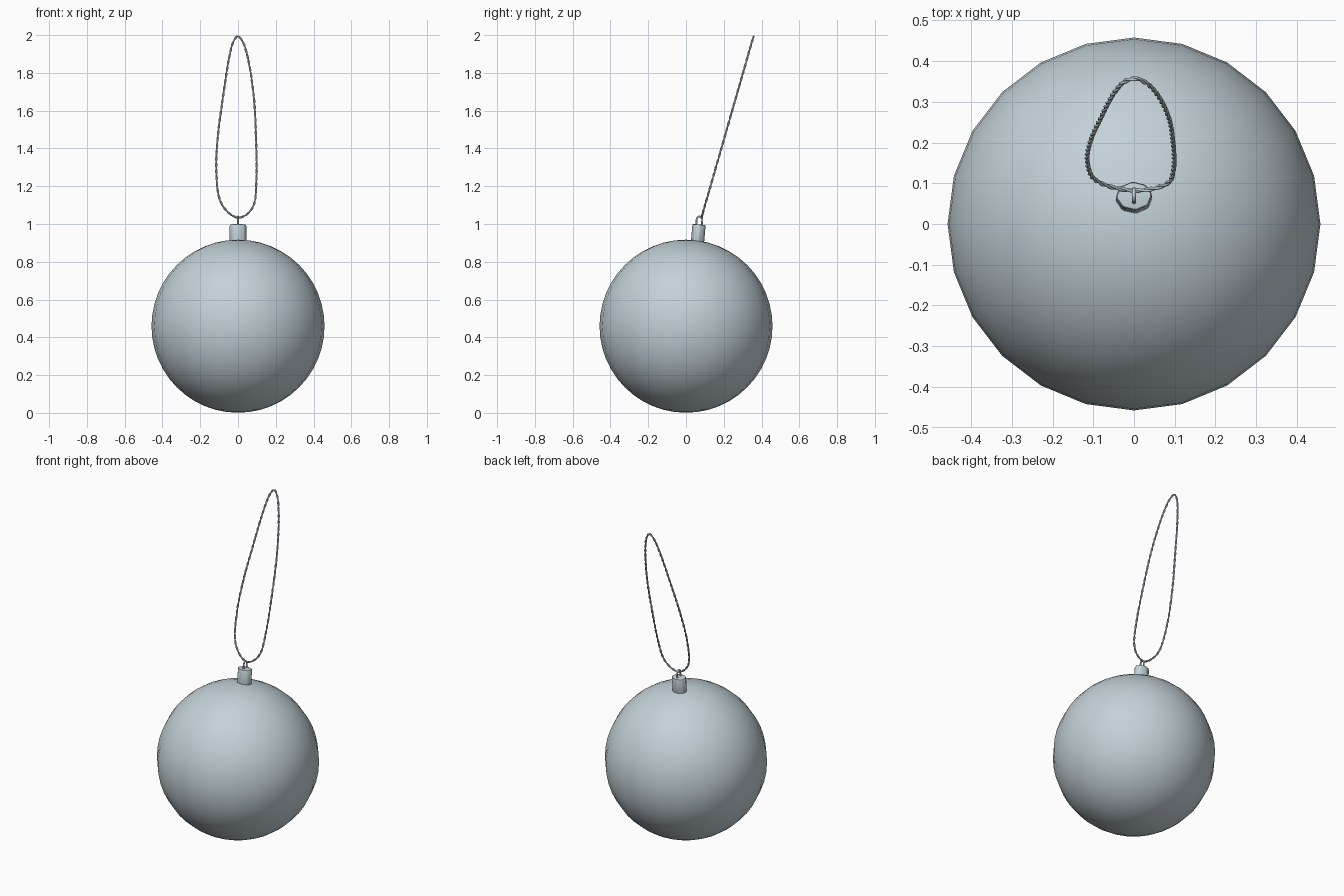
import bpy, bmesh, math
from mathutils import Vector, Matrix

if "Cube" in bpy.data.objects:
    bpy.data.objects.remove(bpy.data.objects["Cube"])

mat = bpy.data.materials.new("pale blue grey")
mat.diffuse_color = (0.55, 0.64, 0.68, 1)
mat.use_nodes = True
mat.node_tree.nodes["Principled BSDF"].inputs["Base Color"].default_value = mat.diffuse_color


def finish(obj, name, angle=40):
    obj.name = name
    obj.data.materials.clear()
    obj.data.materials.append(mat)
    bpy.ops.object.select_all(action='DESELECT')
    obj.select_set(True)
    bpy.context.view_layer.objects.active = obj
    bpy.ops.object.shade_smooth_by_angle(angle=math.radians(angle))
    return obj


def tubes(name, paths, radius, cyclic, sides=1):
    """Round tubes swept along lists of points, turned into one mesh."""
    cu = bpy.data.curves.new(name, 'CURVE')
    cu.dimensions = '3D'
    cu.bevel_depth = radius
    cu.bevel_resolution = sides
    cu.use_fill_caps = not cyclic
    for pts in paths:
        sp = cu.splines.new('POLY')
        sp.points.add(len(pts) - 1)
        for p, co in zip(sp.points, pts):
            p.co = (*co, 1)
        sp.use_cyclic_u = cyclic
    ob = bpy.data.objects.new(name, cu)
    bpy.context.collection.objects.link(ob)
    bpy.ops.object.select_all(action='DESELECT')
    ob.select_set(True)
    bpy.context.view_layer.objects.active = ob
    bpy.ops.object.convert(target='MESH')
    return finish(bpy.context.view_layer.objects.active, name, 80)


# Ball
bpy.ops.mesh.primitive_uv_sphere_add(segments=24, ring_count=24, radius=0.458,
                                     location=(0, 0, 0.459))
finish(bpy.context.object, "ball")

# Cap: oval, finely ribbed, tipped slightly backwards
tilt = Matrix.Translation((0, 0.065, 0.95)) @ Matrix.Rotation(math.radians(-5), 4, 'X')
profile = [(0.95, -0.055), (1.0, -0.05), (1.0, 0.038), (0.93, 0.046), (0.6, 0.048)]
N = 32
bm = bmesh.new()
rings = []
for r, z in profile:
    ring = []
    for i in range(N):
        a = 2 * math.pi * i / N
        k = r * (0.955 if (i // 2) % 2 and r > 0.9 else 1)
        ring.append(bm.verts.new(tilt @ Vector((0.044 * k * math.cos(a),
                                                0.035 * k * math.sin(a), z))))
    rings.append(ring)
for lo, hi in zip(rings, rings[1:]):
    for i in range(N):
        j = (i + 1) % N
        bm.faces.new((lo[i], lo[j], hi[j], hi[i]))
bm.faces.new(rings[-1])
bm.faces.new(rings[0][::-1])
me = bpy.data.meshes.new("cap")
bm.to_mesh(me)
bm.free()
cap = bpy.data.objects.new("cap", me)
bpy.context.collection.objects.link(cap)
finish(cap, "cap", 30)

# Wire hoop on the cap
hoop = [tilt @ Vector((0, -0.015, 0.04))]
for i in range(13):
    a = math.pi - math.pi * i / 12
    hoop.append(tilt @ Vector((0, 0.015 * math.cos(a), 0.072 + 0.018 * math.sin(a))))
hoop.append(tilt @ Vector((0, 0.015, 0.04)))
tubes("hoop", [hoop], 0.005, False, 2)

# Hanging cord: two strands twisted round a leaning loop (x, z control points)
loop = [(0, 1.034), (-.05, 1.06), (-.095, 1.125), (-.115, 1.29), (-.106, 1.47),
        (-.084, 1.64), (-.047, 1.88), (-.022, 1.97), (0, 1.994), (.025, 1.965),
        (.052, 1.88), (.083, 1.68), (.095, 1.47), (.097, 1.22), (.083, 1.1), (.045, 1.05)]
ctrl = [Vector((x, 0.082 + (z - 1.034) * 0.287, z)) for x, z in loop]
n = len(ctrl)
dense = []
for i in range(n):
    p0, p1, p2, p3 = (ctrl[(i + k) % n] for k in (-1, 0, 1, 2))
    # centripetal spacing keeps the loop free of kinks
    t1, t2, t3 = ((b - a).length ** 0.5 for a, b in ((p0, p1), (p1, p2), (p2, p3)))
    m1 = (p2 - p1) + t2 * ((p1 - p0) / t1 - (p2 - p0) / (t1 + t2))
    m2 = (p2 - p1) + t2 * ((p3 - p2) / t3 - (p3 - p1) / (t2 + t3))
    for s in range(30):
        t = s / 30
        dense.append((2*t**3 - 3*t*t + 1) * p1 + (t**3 - 2*t*t + t) * m1
                     + (3*t*t - 2*t**3) * p2 + (t**3 - t*t) * m2)
lengths = [0]
for i in range(len(dense)):
    lengths.append(lengths[-1] + (dense[(i + 1) % len(dense)] - dense[i]).length)

TURNS, STEPS = 30, 14
normal = Vector((0, 1, -0.287)).normalized()
strands = [[], []]
count, k = TURNS * STEPS, 0
for i in range(count):
    d = lengths[-1] * i / count
    while lengths[k + 1] < d:
        k += 1
    a, b = dense[k], dense[(k + 1) % len(dense)]
    p = a.lerp(b, (d - lengths[k]) / (lengths[k + 1] - lengths[k]))
    side = (b - a).normalized().cross(normal)
    for s in (0, 1):
        ang = 2 * math.pi * i / STEPS + math.pi * s
        strands[s].append(p + 0.0028 * (math.cos(ang) * normal + math.sin(ang) * side))
tubes("hanging_cord", strands, 0.0035, True, 2)
